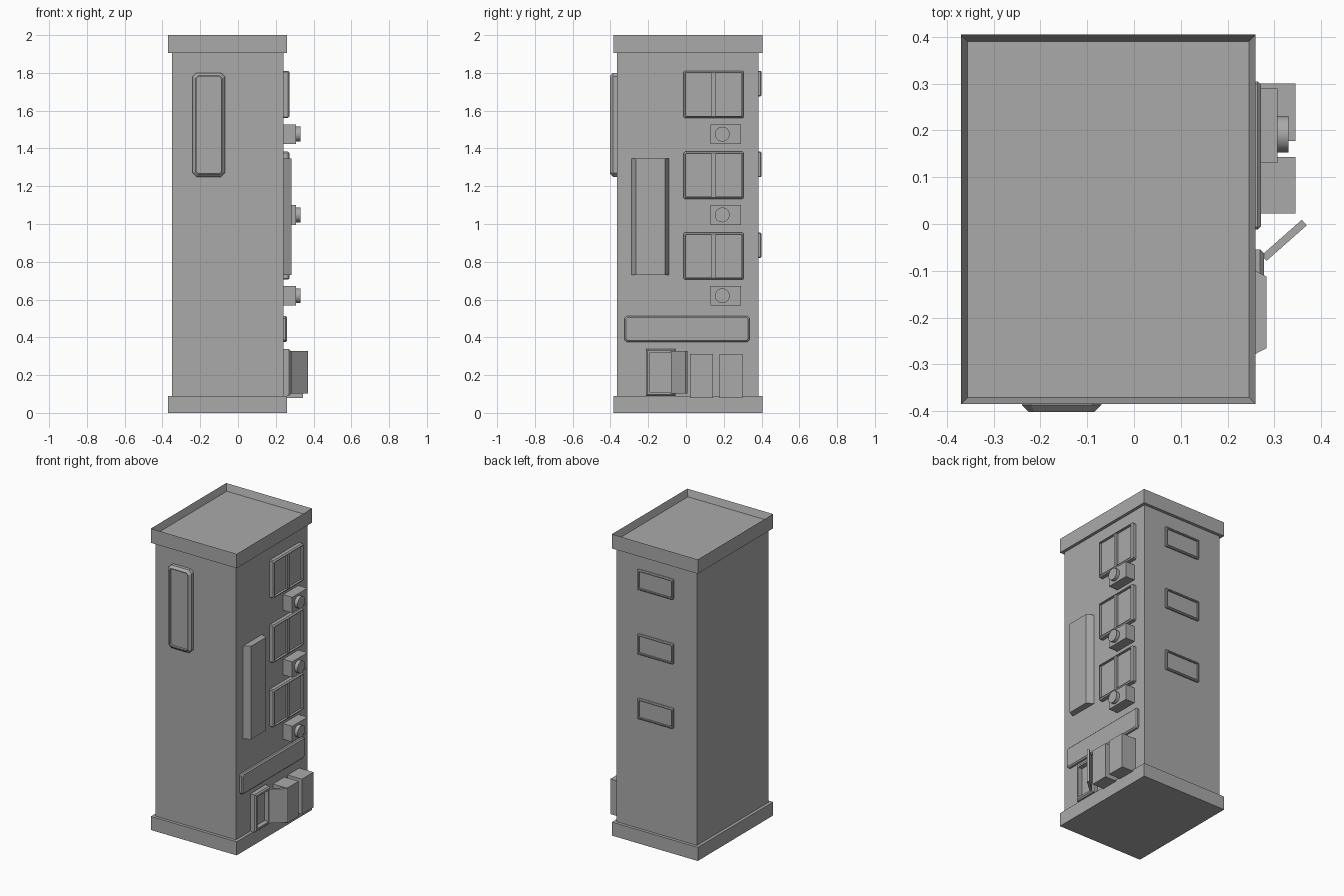
import bpy, bmesh, math
from mathutils import Matrix, Vector

cube = bpy.data.objects.get("Cube")
if cube:
    bpy.data.objects.remove(cube)

grey = bpy.data.materials.new("concrete_grey")
grey.use_nodes = True
grey.diffuse_color = (0.4, 0.4, 0.4, 1)
grey.node_tree.nodes["Principled BSDF"].inputs["Base Color"].default_value = (0.4, 0.4, 0.4, 1)

# Body walls
LEFT, RIGHT, FRONT, BACK = -0.35, 0.24, -0.365, 0.385
TRIM = 0.02

# Map wall coordinates (along, up, out) to model space
WALLS = {
    "side": lambda u, v, d: (RIGHT + d, u, v),
    "front": lambda u, v, d: (u, FRONT - d, v),
    "back": lambda u, v, d: (-u, BACK + d, v),
}


def finish(name, bm):
    bmesh.ops.recalc_face_normals(bm, faces=bm.faces)
    mesh = bpy.data.meshes.new(name)
    bm.to_mesh(mesh)
    bm.free()
    mesh.materials.append(grey)
    obj = bpy.data.objects.new(name, mesh)
    bpy.context.collection.objects.link(obj)
    return obj


def box(name, x, y, z):
    bm = bmesh.new()
    bmesh.ops.create_cube(bm, size=1)
    for v in bm.verts:
        v.co = Vector([r[0] + (c + 0.5) * (r[1] - r[0]) for c, r in zip(v.co, (x, y, z))])
    return finish(name, bm)


def panel(name, wall, u, v, rings, corner=0.0):
    """Loft rectangles (inset_u, inset_v, out) with optional cut corners."""
    bm = bmesh.new()
    loops = []
    for iu, iv, d in rings:
        a, b, c, e = u[0] + iu, u[1] - iu, v[0] + iv, v[1] - iv
        k = max(corner - min(iu, iv) * 0.5, 0.002) if corner else 0
        if k:
            pts = [(a + k, c), (b - k, c), (b, c + k), (b, e - k),
                   (b - k, e), (a + k, e), (a, e - k), (a, c + k)]
        else:
            pts = [(a, c), (b, c), (b, e), (a, e)]
        loops.append([bm.verts.new(WALLS[wall](p, q, d)) for p, q in pts])
    n = len(loops[0])
    for lo, hi in zip(loops, loops[1:]):
        for i in range(n):
            j = (i + 1) % n
            bm.faces.new((lo[i], lo[j], hi[j], hi[i]))
    bm.faces.new(loops[0][::-1])
    bm.faces.new(loops[-1])
    return finish(name, bm)


def framed(depth, chamfer, rim, recess):
    return [(0, 0, -0.005), (0, 0, depth - chamfer), (chamfer, chamfer, depth),
            (rim, rim, depth), (rim, rim, depth - recess)]


# Tower, base and parapet
trim_x, trim_y = (LEFT - TRIM, RIGHT + TRIM), (FRONT - TRIM, BACK + TRIM)
box("tower_body", (LEFT, RIGHT), (FRONT, BACK), (0.05, 1.95))
box("base_plinth", trim_x, trim_y, (0, 0.09))
parapet = box("roof_parapet", trim_x, trim_y, (1.905, 2.0))
bm = bmesh.new()
bm.from_mesh(parapet.data)
top = [f for f in bm.faces if f.normal.z > 0.9]
bmesh.ops.inset_region(bm, faces=top, thickness=TRIM)
bmesh.ops.translate(bm, verts=top[0].verts, vec=(0, 0, -0.045))
bm.to_mesh(parapet.data)
bm.free()

# Tall front window
panel("front_window", "front", (-0.24, -0.07), (1.25, 1.80), framed(0.037, 0.015, 0.02, 0.015), 0.02)

# Three storeys of side windows, air conditioners and back windows
for i in range(3):
    z = 0.705 + 0.428 * i
    panel(f"side_window_{i + 1}", "side", (-0.012, 0.305), (z, z + 0.25),
          framed(0.032, 0.008, 0.012, 0.015), 0.006)
    box(f"window_mullion_{i + 1}", (RIGHT, RIGHT + 0.03), (0.135, 0.155), (z + 0.01, z + 0.24))
    box(f"air_conditioner_{i + 1}", (RIGHT - 0.005, 0.307), (0.13, 0.29), (z - 0.137, z - 0.033))
    bm = bmesh.new()
    spot = Matrix.Translation((0.315, 0.192, z - 0.085)) @ Matrix.Rotation(math.pi / 2, 4, "Y")
    bmesh.ops.create_cone(bm, cap_ends=True, segments=32, radius1=0.039, radius2=0.039,
                          depth=0.03, matrix=spot)
    fan = finish(f"fan_drum_{i + 1}", bm)
    for f in fan.data.polygons:
        f.use_smooth = len(f.vertices) == 4
    fan.data.set_sharp_from_angle(angle=math.radians(40))
    panel(f"back_window_{i + 1}", "back", (-0.08, 0.18), (z + 0.115, z + 0.25),
          framed(0.014, 0.005, 0.012, 0.01), 0.004)

# Vertical sign box with slanted sides
panel("vertical_sign", "side", (-0.288, -0.09), (0.73, 1.348),
      [(0, 0, -0.005), (0, 0, 0), (0.022, 0, 0.043)])

# Shop sign board above the entrance
panel("shop_sign", "side", (-0.325, 0.335), (0.375, 0.513),
      [(0, 0, -0.005), (0, 0, 0.012), (0.008, 0.008, 0.02)], 0.012)

# Entrance: frame, open door leaf and two cabinets
panel("door_frame", "side", (-0.213, -0.055), (0.09, 0.338), framed(0.038, 0.008, 0.02, 0.03))
leaf = box("open_door", (0, 0.115), (-0.008, 0.008), (0.102, 0.327))
leaf.location = (0.278, -0.073, 0)
leaf.rotation_euler.z = math.atan2(0.075, 0.085)
for name, y in (("near_cabinet", (0.022, 0.143)), ("far_cabinet", (0.178, 0.30))):
    box(name, (RIGHT - 0.005, 0.345), y, (0.08, 0.313))
